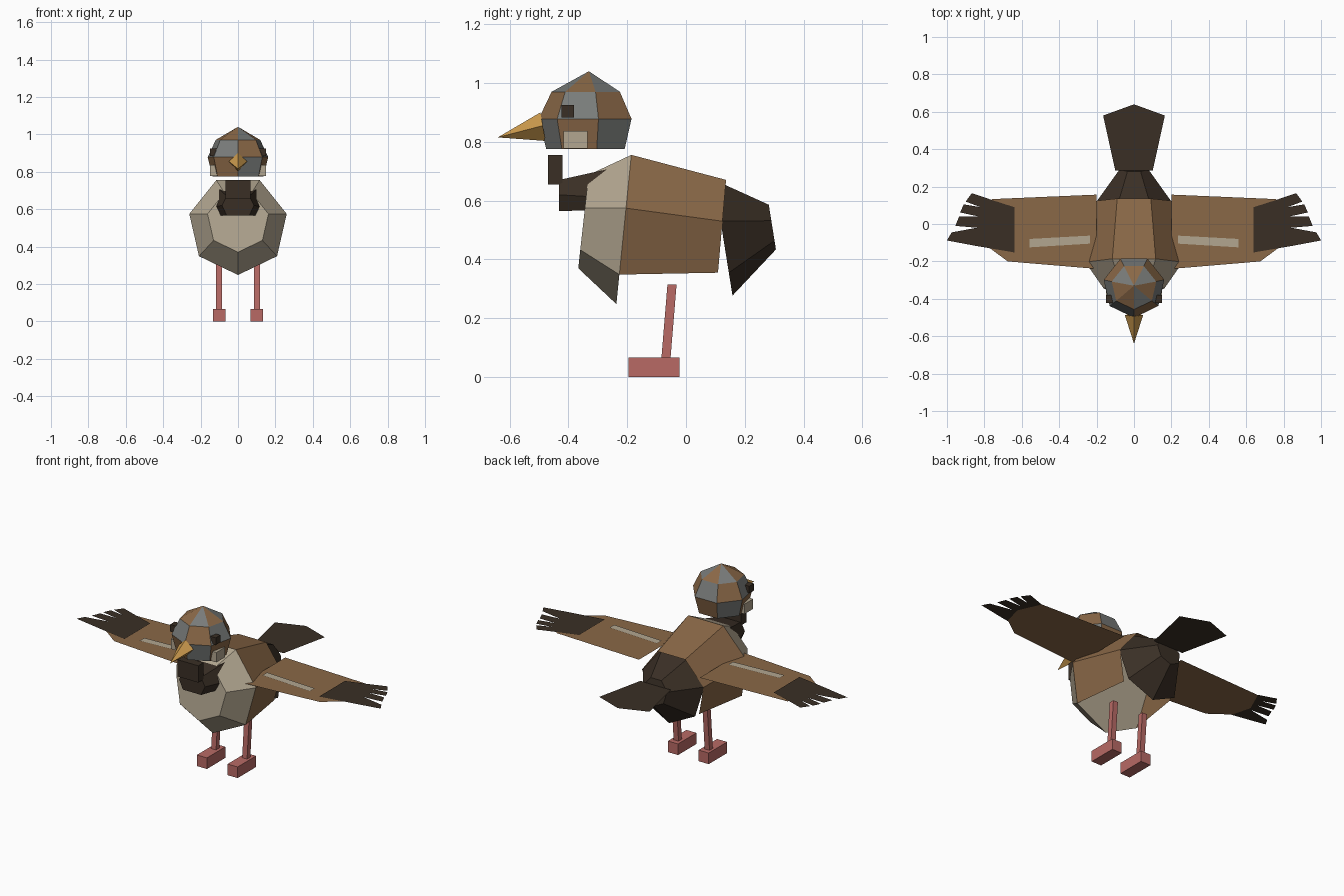
import bpy, bmesh, math
from mathutils import Vector

if "Cube" in bpy.data.objects:
    bpy.data.objects.remove(bpy.data.objects["Cube"])


def mat(name, r, g, b):
    m = bpy.data.materials.new(name)
    lin = [((c / 255 + 0.055) / 1.055) ** 2.4 for c in (r, g, b)]
    m.diffuse_color = (*lin, 1)
    m.use_nodes = True
    m.node_tree.nodes["Principled BSDF"].inputs["Base Color"].default_value = m.diffuse_color
    return m


BROWN = mat("feather brown", 138, 104, 71)
TAN = mat("breast tan", 178, 166, 144)
DARK = mat("dark brown", 58, 47, 37)
GREY = mat("head grey", 120, 123, 121)
PINK = mat("leg pink", 184, 106, 101)
YELLOW = mat("beak yellow", 205, 155, 78)


def build(name, verts, faces, *mats, fix=True):
    me = bpy.data.meshes.new(name)
    me.from_pydata([tuple(v) for v in verts], [], faces)
    for m in mats:
        me.materials.append(m)
    if fix:
        bm = bmesh.new()
        bm.from_mesh(me)
        bmesh.ops.recalc_face_normals(bm, faces=bm.faces)
        bm.to_mesh(me)
        bm.free()
    ob = bpy.data.objects.new(name, me)
    bpy.context.collection.objects.link(ob)
    return ob


def ring7(y, z, r, tilt):
    """Seven-sided ring with one vertex at the bottom; tilt is dy per dz."""
    pts = []
    for k in range(7):
        a = 2 * math.pi * k / 7
        dz = -math.cos(a) * r
        pts.append(Vector((math.sin(a) * r, y + tilt * dz, z + dz)))
    return pts


def loft(name, r0, r1, m, cap0=True, cap1=True, skip=()):
    n = len(r0)
    faces = [(k, (k + 1) % n, n + (k + 1) % n, n + k) for k in range(n) if k not in skip]
    if cap0:
        faces.append(tuple(range(n)))
    if cap1:
        faces.append(tuple(range(n, 2 * n)))
    return build(name, list(r0) + list(r1), faces, m)


def box(name, x, y, z, m, shear=0.0):
    """Box between value pairs; shear shifts the top along y."""
    v = [(a, b + (shear if k else 0), c) for k, c in enumerate(z) for b in y for a in x]
    f = [(0, 1, 3, 2), (4, 5, 7, 6), (0, 1, 5, 4), (2, 3, 7, 6), (0, 2, 6, 4), (1, 3, 7, 5)]
    return build(name, v, f, m)


def sheet(name, pts, z, m, side=1):
    """Flat outline at height z, facing up."""
    v = [(side * x, y, z) for x, y in pts]
    if side < 0:
        v.reverse()
    return build(name, v, [tuple(range(len(v)))], m, fix=False)


# Body: breast, back open underneath, rump
shoulder = ring7(-0.21, 0.515, 0.267, 0.1)
loft("breast", ring7(-0.348, 0.537, 0.167, 0.11), shoulder, TAN)
loft("back", shoulder, ring7(0.12, 0.484, 0.207, 0.087), BROWN, False, False, skip=(0, 6))
loft("rump", ring7(0.125, 0.484, 0.207, -0.16), ring7(0.293, 0.514, 0.08, -0.16), DARK)

# Bib on the breast and throat block above it
bib_front = [(-0.06, 0.67), (0.06, 0.67), (0.085, 0.62), (0.06, 0.565), (-0.06, 0.565), (-0.085, 0.62)]
bib_back = [(-0.1, 0.706), (0.1, 0.706), (0.138, 0.61), (0.12, 0.567), (-0.12, 0.567), (-0.138, 0.61)]
loft("bib", [(x, -0.432, z) for x, z in bib_front],
     [(x, -0.27, z) for x, z in bib_back], DARK)
box("throat", (-0.068, 0.068), (-0.47, -0.42), (0.655, 0.755), DARK)

# Head: seven segments in a brown and grey checker
HEAD_Y, START = -0.335, math.radians(13)
verts, faces, cols = [(0, HEAD_Y + 0.005, 1.04)], [], []
for r, z in ((0.122, 0.97), (0.166, 0.878), (0.14, 0.775)):
    for k in range(-3, 4):
        a = START + 2 * math.pi * k / 7
        verts.append((r * math.cos(a), HEAD_Y + r * math.sin(a), z))
for j in range(3):
    for i in range(7):
        n = (i + 1) % 7
        if j == 0:
            faces.append((0, 1 + i, 1 + n))
        else:
            p, q = 1 + 7 * (j - 1), 1 + 7 * j
            faces.append((p + i, q + i, q + n, p + n))
        cols.append(0 if (i - 3 + j) % 2 else 1)
faces.append(tuple(range(15, 22)))
cols.append(0)
head = build("head", verts, faces, BROWN, GREY)
for poly, c in zip(head.data.polygons, cols):
    poly.material_index = c

# Beak: four-sided cone
build("beak", [(0, -0.495, 0.9), (0.049, -0.487, 0.855), (0, -0.478, 0.803), (-0.049, -0.487, 0.855),
               (0, -0.64, 0.815)],
      [(0, 1, 4), (1, 2, 4), (2, 3, 4), (3, 0, 4), (0, 1, 2, 3)], YELLOW)

# Flat tail fan
sheet("tail_fan", [(-0.1, 0.285), (0.1, 0.285), (0.165, 0.58), (0, 0.64), (-0.165, 0.58)], 0.55, DARK)

# Outlines for the flat wing parts, counter-clockwise on the +x side
wing = [(0.2, -0.24), (0.675, -0.2), (0.79, -0.115), (0.82, 0.0), (0.76, 0.133), (0.2, 0.157)]
feathers = [(0.64, -0.152), (0.84, -0.118), (1.0, -0.088), (0.975, -0.045), (0.84, -0.02),
            (0.955, -0.01), (0.935, 0.04), (0.83, 0.04), (0.93, 0.062), (0.91, 0.105),
            (0.82, 0.09), (0.9, 0.12), (0.867, 0.165), (0.75, 0.125), (0.64, 0.09)]
streak = [(0.235, -0.105), (0.56, -0.125), (0.56, -0.08), (0.235, -0.062)]

# Mirrored parts
for s, side in ((1, "right"), (-1, "left")):
    sheet(side + "_wing", wing, 0.6, BROWN, s)
    sheet(side + "_wing_feathers", feathers, 0.604, DARK, s)
    sheet(side + "_wing_streak", streak, 0.604, TAN, s)
    box(side + "_eye", (s * 0.113, s * 0.15), (-0.423, -0.38), (0.883, 0.925), DARK)
    box(side + "_cheek", (s * 0.113, s * 0.15), (-0.417, -0.335), (0.777, 0.836), TAN)
    box(side + "_leg", (s * 0.086, s * 0.118), (-0.084, -0.053), (0.06, 0.315), PINK, 0.021)
    box(side + "_foot", (s * 0.068, s * 0.134), (-0.195, -0.022), (0, 0.066), PINK)
